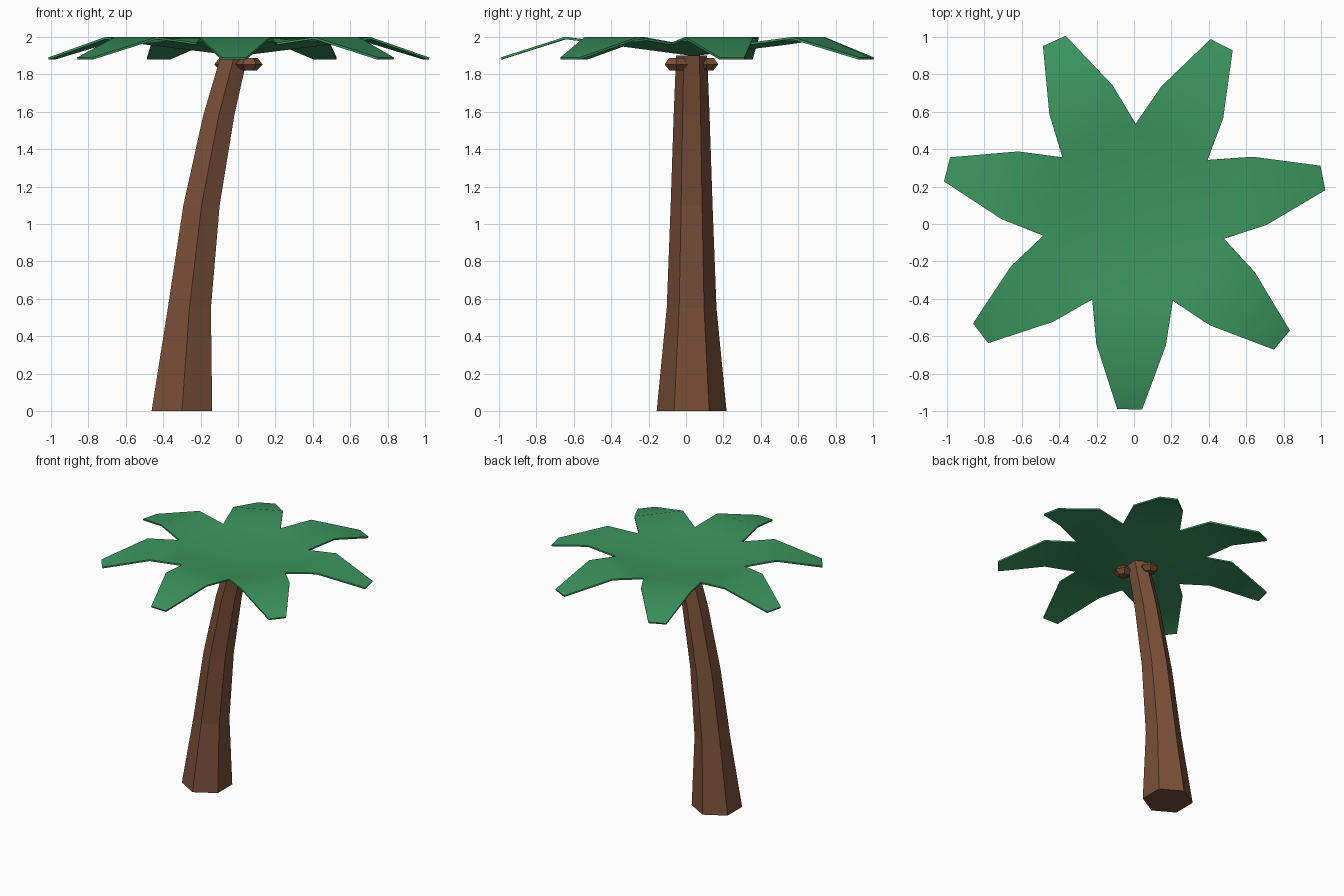
import bpy
import bmesh
from math import cos, sin, radians, tau
from mathutils import Vector

cube = bpy.data.objects.get("Cube")
if cube:
    bpy.data.objects.remove(cube, do_unlink=True)


def material(name, rgb):
    mat = bpy.data.materials.new(name)
    mat.use_nodes = True
    mat.diffuse_color = (*rgb, 1)
    bsdf = next(n for n in mat.node_tree.nodes if n.type == 'BSDF_PRINCIPLED')
    bsdf.inputs["Base Color"].default_value = (*rgb, 1)
    bsdf.inputs["Roughness"].default_value = 0.9
    return mat


def finish(name, bm, mat):
    mesh = bpy.data.meshes.new(name)
    bm.to_mesh(mesh)
    bm.free()
    mesh.materials.append(mat)
    obj = bpy.data.objects.new(name, mesh)
    bpy.context.collection.objects.link(obj)
    return obj


def stacked_hexagons(name, levels, mat, turn=0.0):
    """Closed six-sided solid through (x, y, z, radius) levels."""
    bm = bmesh.new()
    rings = []
    for x, y, z, r in levels:
        angles = [turn + tau * k / 6 for k in range(6)]
        rings.append([bm.verts.new((x + r * cos(a), y + r * sin(a), z)) for a in angles])
    for low, high in zip(rings, rings[1:]):
        for k in range(6):
            j = (k + 1) % 6
            bm.faces.new((low[k], low[j], high[j], high[k]))
    bm.faces.new(rings[0][::-1])
    bm.faces.new(rings[-1])
    return finish(name, bm, mat)


bark = material("bark brown", (0.19, 0.078, 0.04))
leaf = material("leaf green", (0.045, 0.30, 0.115))

# Leaning, tapering trunk
trunk_levels = [(-0.30, 0.03, 0, 0.187), (-0.26, 0.03, 0.55, 0.133),
                (-0.195, 0.03, 1.1, 0.112), (-0.103, 0.03, 1.58, 0.096),
                (-0.02, 0.03, 1.9, 0.083)]
stacked_hexagons("trunk", trunk_levels, bark, radians(90))

# Two flattened nuts beside the top of the trunk
for name, x, y in (("front_nut", 0.06, -0.052), ("back_nut", -0.055, 0.11)):
    profile = [(1.82, 0.04), (1.853, 0.072), (1.887, 0.045)]
    stacked_hexagons(name, [(x, y, z, r) for z, r in profile], bark)

# Crown of seven joined leaves: dished centre, raised shoulders, drooping tips
LEAVES = 7
STEP = 360 / LEAVES
bm = bmesh.new()
middle = Vector((0, 0.04, 0))


def crown_vert(degrees, radius, z):
    a = radians(degrees)
    return bm.verts.new(middle + Vector((radius * cos(a), radius * sin(a), z)))


centre = crown_vert(0, 0, 1.91)
notches = [crown_vert(89 + STEP * k, 0.495, 1.97) for k in range(LEAVES)]
for k in range(LEAVES):
    axis = 88.7 + STEP * (k + 0.5)
    start, end = notches[k], notches[(k + 1) % LEAVES]
    shoulder_a, shoulder_b = [crown_vert(axis + s, 0.71, 2.0) for s in (-15.2, 15.2)]
    tip_a, tip_b = [crown_vert(axis + s, 1.033, 1.89) for s in (-3.7, 3.7)]
    bm.faces.new((centre, start, end))
    bm.faces.new((start, shoulder_a, shoulder_b, end))
    bm.faces.new((shoulder_a, tip_a, tip_b, shoulder_b))
crown = finish("leaf_crown", bm, leaf)
thickness = crown.modifiers.new("thickness", 'SOLIDIFY')
thickness.thickness = 0.012
thickness.offset = -1

bpy.ops.object.select_all(action='DESELECT')
crown.select_set(True)
bpy.context.view_layer.objects.active = crown
bpy.ops.object.modifier_apply(modifier="thickness")
bpy.ops.object.shade_smooth_by_angle(angle=radians(40))
